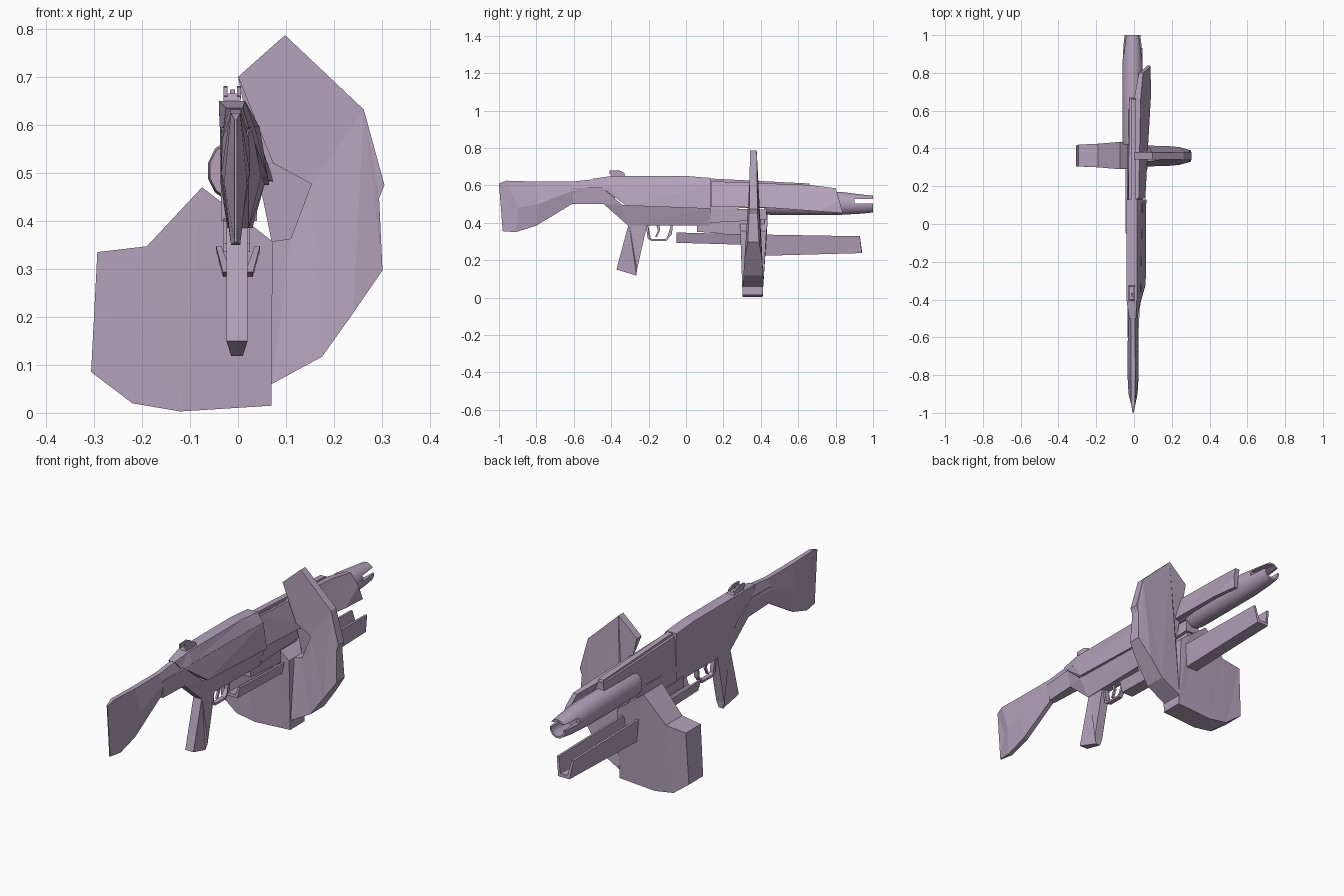
import bpy, bmesh, math

MAT = bpy.data.materials.new("mauve_metal")
MAT.diffuse_color = (0.46, 0.36, 0.50, 1)


def loft(name, rings, smooth=None):
    """Bridge closed rings of equal point count, cap both ends."""
    bm = bmesh.new()
    vs = [[bm.verts.new(p) for p in r] for r in rings]
    n = len(rings[0])
    for a, b in zip(vs, vs[1:]):
        for i in range(n):
            j = (i + 1) % n
            bm.faces.new((a[i], a[j], b[j], b[i]))
    caps = [bm.faces.new(vs[0][::-1]), bm.faces.new(vs[-1])]
    bmesh.ops.triangulate(bm, faces=caps)
    bmesh.ops.recalc_face_normals(bm, faces=bm.faces)
    me = bpy.data.meshes.new(name)
    bm.to_mesh(me)
    bm.free()
    ob = bpy.data.objects.new(name, me)
    bpy.context.collection.objects.link(ob)
    me.materials.append(MAT)
    if smooth:
        bpy.ops.object.select_all(action='DESELECT')
        ob.select_set(True)
        bpy.context.view_layer.objects.active = ob
        bpy.ops.object.shade_smooth_by_angle(angle=math.radians(smooth))
    return ob


def slab(name, pts):
    """Side profile: points (y, z, left x, right x)."""
    return loft(name, [[(l, y, z) for y, z, l, r in pts],
                       [(r, y, z) for y, z, l, r in pts]])


def flat(name, yz, l, r):
    return slab(name, [(y, z, l, r) for y, z in yz])


def plate(name, pts, smooth=None):
    """Front profile: points (x, z, near y, far y)."""
    return loft(name, [[(x, a, z) for x, z, a, b in pts],
                       [(x, b, z) for x, z, a, b in pts]], smooth)


# Stock: stations of (top y,z  mid y,z  bottom y,z  half width)
stations = [(-1, .61, -.945, .48, -.98, .355, .006),
            (-.96, .625, -.90, .48, -.91, .35, .024),
            (-.8, .62, -.79, .5, -.8, .385, .03),
            (-.61, .62, -.61, .57, -.61, .50, .028),
            (-.38, .645, -.38, .58, -.38, .50, .03)]
cx = -.005
loft("stock", [[(cx - w * .4, ty, tz), (cx + w * .4, ty, tz), (cx + w, my, mz),
                (cx + w * .4, by, bz), (cx - w * .4, by, bz), (cx - w, my, mz)]
               for ty, tz, my, mz, by, bz, w in stations])

# Receiver
slab("lower_receiver", [
    (-.61, .585, -.03, .022), (-.45, .59, -.035, .03), (-.34, .495, -.036, .048),
    (.13, .475, -.036, .055), (.13, .385, -.022, .03), (-.31, .385, -.022, .022),
    (-.44, .50, -.028, .022), (-.6, .50, -.02, .015)])
slab("upper_receiver_top", [
    (-.5, .635, -.025, .01), (-.4, .65, -.04, .015), (.0, .65, -.04, .015),
    (.13, .64, -.04, .015), (.13, .595, -.038, .045), (-.4, .595, -.038, .035),
    (-.47, .595, -.03, .022)])
slab("upper_receiver_side", [
    (-.46, .597, -.03, .022), (-.4, .597, -.038, .035), (.13, .597, -.038, .045),
    (.13, .475, -.036, .065), (-.32, .492, -.036, .062)])

# Fore end: core, top rail, flared right cover
slab("fore_core", [
    (.12, .625, -.03, .015), (.67, .60, -.025, .02), (.67, .49, -.03, .04),
    (.42, .48, -.035, .045), (.12, .475, -.036, .045)])
flat("top_rail", [(.12, .637), (.66, .61), (.67, .585), (.12, .60)], -.017, .01)
slab("right_cover", [
    (.135, .622, -.01, .025), (.66, .602, .0, .035), (.80, .585, .025, .048),
    (.82, .52, .05, .075), (.838, .452, .068, .086), (.7, .462, .07, .091),
    (.42, .482, .05, .075), (.135, .485, .035, .06)])

# Barrel: faceted tube with hollow, slotted muzzle
tube = [(.42, .052, .06, .505), (.45, .056, .065, .505), (.82, .056, .064, .504),
        (.94, .05, .053, .50), (1, .043, .046, .50), (1, .034, .036, .50),
        (.88, .032, .034, .50)]
barrel = loft("barrel", [
    [(-.008 + rx * math.cos(math.tau * (i + .5) / 12), y,
      z + rz * math.sin(math.tau * (i + .5) / 12)) for i in range(12)]
    for y, rx, rz, z in tube], 35)
cutter = flat("slot_cutter", [(.9, .503), (1.1, .503), (1.1, .527), (.9, .527)], -.2, .2)
mod = barrel.modifiers.new("slot", 'BOOLEAN')
mod.operation = 'DIFFERENCE'
mod.object = cutter
bpy.context.view_layer.objects.active = barrel
bpy.ops.object.modifier_apply(modifier=mod.name)
bpy.data.objects.remove(cutter)


# Open troughs under the barrel: sections (top y, bottom y, top z, bottom z)
def trough(name, secs, w, t=.011):
    def ring(ty, by, tz, bz):
        half = [(w, ty, tz), (w * .68, by, bz)]
        inner = [(w * .68 - t, by, bz + t * 1.4), (w - t, ty, tz)]
        return ([(-x, y, z) for x, y, z in half] + half[::-1] + inner[::-1]
                + [(-x, y, z) for x, y, z in inner])
    return loft(name, [ring(*s) for s in secs])


trough("rear_tray", [(-.05, -.05, .348, .293), (.33, .33, .338, .282)], .046)
trough("lower_launcher_trough", [(.35, .35, .338, .222), (.93, .94, .328, .238)], .045)

# Blocks joining the receiver, tray and magazine
flat("tray_mount", [(.06, .40), (.42, .43), (.42, .345), (.28, .335), (.28, .352), (.06, .352)], -.03, .025)
flat("magazine_well", [(.12, .48), (.43, .47), (.43, .415), (.12, .40)], -.035, .04)

# Box magazine, hanging to the left
plate("magazine", [(x, z, a, b) for x, z, a, b in [
    (-.293, .335, .305, .42), (-.19, .347, .30, .425), (-.075, .47, .29, .435),
    (.03, .39, .29, .435), (.072, .357, .29, .43), (.07, .015, .302, .41),
    (-.12, .003, .302, .41), (-.22, .02, .302, .41), (-.306, .085, .305, .415)]])


# Curved guard plate on the right: thicker towards its foot
def guard_point(x, z, h):
    return (x, z, .36 - h, .36 + h)


plate("curved_guard", [guard_point(*p) for p in [
    (0, .70, .018), (.098, .787, .018), (.262, .632, .02), (.305, .475, .022),
    (.294, .447, .022), (.301, .297, .03), (.24, .208, .047), (.175, .117, .053),
    (.07, .06, .055), (.07, .357, .03), (.11, .363, .025), (.153, .477, .02), (.073, .52, .018)]])

# Pistol grip with a tapered heel
slab("pistol_grip", [
    (-.305, .40, -.024, .02), (-.372, .15, -.024, .02), (-.265, .118, -.014, .01),
    (-.262, .15, -.024, .02), (-.205, .40, -.024, .02)])

# Trigger and guard loop
flat("trigger_guard", [
    (-.215, .39), (-.205, .315), (-.185, .303), (-.105, .303), (-.075, .34), (-.07, .39),
    (-.08, .39), (-.085, .342), (-.11, .313), (-.18, .313), (-.195, .32), (-.203, .39)], -.014, .008)
flat("trigger", [(-.16, .39), (-.15, .36), (-.165, .325), (-.155, .325), (-.138, .36), (-.142, .39)], -.008, .002)

# Rear sight: base and two ears
flat("sight_base", [(-.405, .648), (-.40, .665), (-.33, .66), (-.325, .648)], -.03, .005)
for side, x in (("left", -.03), ("right", -.002)):
    flat("sight_ear_" + side, [(-.41, .66), (-.41, .679), (-.36, .681), (-.33, .667), (-.33, .655)], x, x + .008)
flat("sight_bead", [(-.385, .66), (-.385, .674), (-.365, .674), (-.365, .66)], -.017, -.006)
